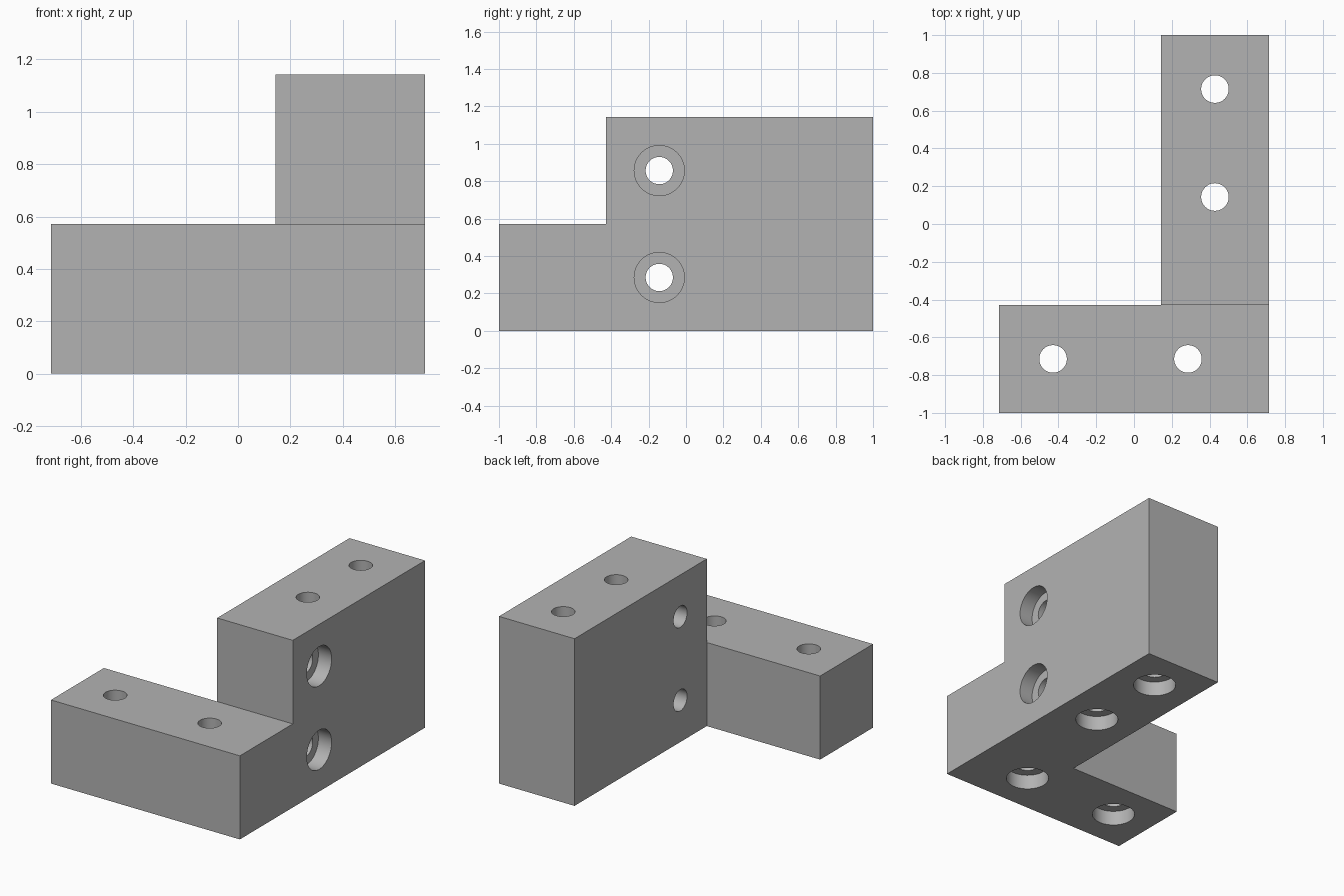
import bpy, bmesh, math
from mathutils import Matrix, Vector

if "Cube" in bpy.data.objects:
    bpy.data.objects.remove(bpy.data.objects["Cube"])

U = 1 / 7                                 # module of the bracket
HOLE_R, BORE_R, BORE_DEPTH = 0.073, 0.134, 0.1

grey = bpy.data.materials.new("plain grey")
grey.use_nodes = True
colour = (0.45, 0.45, 0.45, 1)
grey.diffuse_color = colour
grey.node_tree.nodes["Principled BSDF"].inputs["Base Color"].default_value = colour


def finish(bm, name):
    bmesh.ops.recalc_face_normals(bm, faces=bm.faces)
    mesh = bpy.data.meshes.new(name)
    bm.to_mesh(mesh)
    bm.free()
    obj = bpy.data.objects.new(name, mesh)
    bpy.context.collection.objects.link(obj)
    mesh.materials.append(grey)
    return obj


def push(bm, faces, distance):
    """Extrude faces along x and return the new end faces."""
    geom = bmesh.ops.extrude_face_region(bm, geom=faces)["geom"]
    verts = [g for g in geom if isinstance(g, bmesh.types.BMVert)]
    bmesh.ops.translate(bm, verts=verts, vec=(distance, 0, 0))
    bmesh.ops.delete(bm, geom=faces, context='FACES')
    return [g for g in geom if isinstance(g, bmesh.types.BMFace)]


# Bracket body: stepped side profile pushed inward, then its low front part
# pushed on across the width to make the arm
bm = bmesh.new()
front_low, corner, step, front_top, back_low, back_top, step_top = [
    bm.verts.new((5 * U, y * U, z * U))
    for y, z in ((-7, 0), (-3, 0), (-3, 4), (-7, 4), (7, 0), (7, 8), (-3, 8))]
arm_face = bm.faces.new((front_low, corner, step, front_top))
tower_face = bm.faces.new((corner, back_low, back_top, step_top, step))
outer = bmesh.ops.duplicate(bm, geom=[arm_face, tower_face])
inner = push(bm, [arm_face, tower_face], -4 * U)
low_front = min(inner, key=lambda f: f.calc_center_median().y)
push(bm, [low_front], -6 * U)
bmesh.ops.remove_doubles(bm, verts=bm.verts, dist=1e-5)
bmesh.ops.recalc_face_normals(bm, faces=bm.faces)
bmesh.ops.dissolve_limit(bm, angle_limit=0.01, verts=bm.verts, edges=bm.edges)
body = finish(bm, "corner_bracket")

# Counterbored screw holes: a stepped profile spun about its own axis
bm = bmesh.new()


def screw_hole(place, length):
    end = length + 0.05
    profile = ((0, -0.05), (BORE_R, -0.05), (BORE_R, BORE_DEPTH),
               (HOLE_R, BORE_DEPTH), (HOLE_R, end), (0, end))
    verts = [bm.verts.new((r, 0, z)) for r, z in profile]
    edges = [bm.edges.new(pair) for pair in zip(verts, verts[1:])]
    spun = bmesh.ops.spin(bm, geom=verts + edges, cent=(0, 0, 0), axis=(0, 0, 1),
                          angle=math.tau, steps=64, use_merge=True)
    new = [v for v in bm.verts if not v.tag]
    bmesh.ops.remove_doubles(bm, verts=new, dist=1e-5)
    new = [v for v in bm.verts if not v.tag]
    bmesh.ops.transform(bm, matrix=place, verts=new)
    for v in new:
        v.tag = True


for x, y, height in ((3, 5, 8), (3, 1, 8), (-3, -5, 4), (2, -5, 4)):
    screw_hole(Matrix.Translation((x * U, y * U, 0)), height * U)
for z in (2, 6):
    turn = Matrix.Rotation(-math.pi / 2, 4, 'Y')
    screw_hole(Matrix.Translation((5 * U, -U, z * U)) @ turn, 4 * U)
cutter = finish(bm, "screw_hole_cutter")
cutter.hide_render = True

# Cut the holes and keep their walls smooth
cut = body.modifiers.new("screw holes", 'BOOLEAN')
cut.operation, cut.solver, cut.object = 'DIFFERENCE', 'EXACT', cutter
for obj in bpy.context.selected_objects:
    obj.select_set(False)
body.select_set(True)
bpy.context.view_layer.objects.active = body
bpy.ops.object.modifier_apply(modifier=cut.name)
bpy.data.objects.remove(cutter)
bpy.ops.object.shade_smooth_by_angle(angle=math.radians(30))
